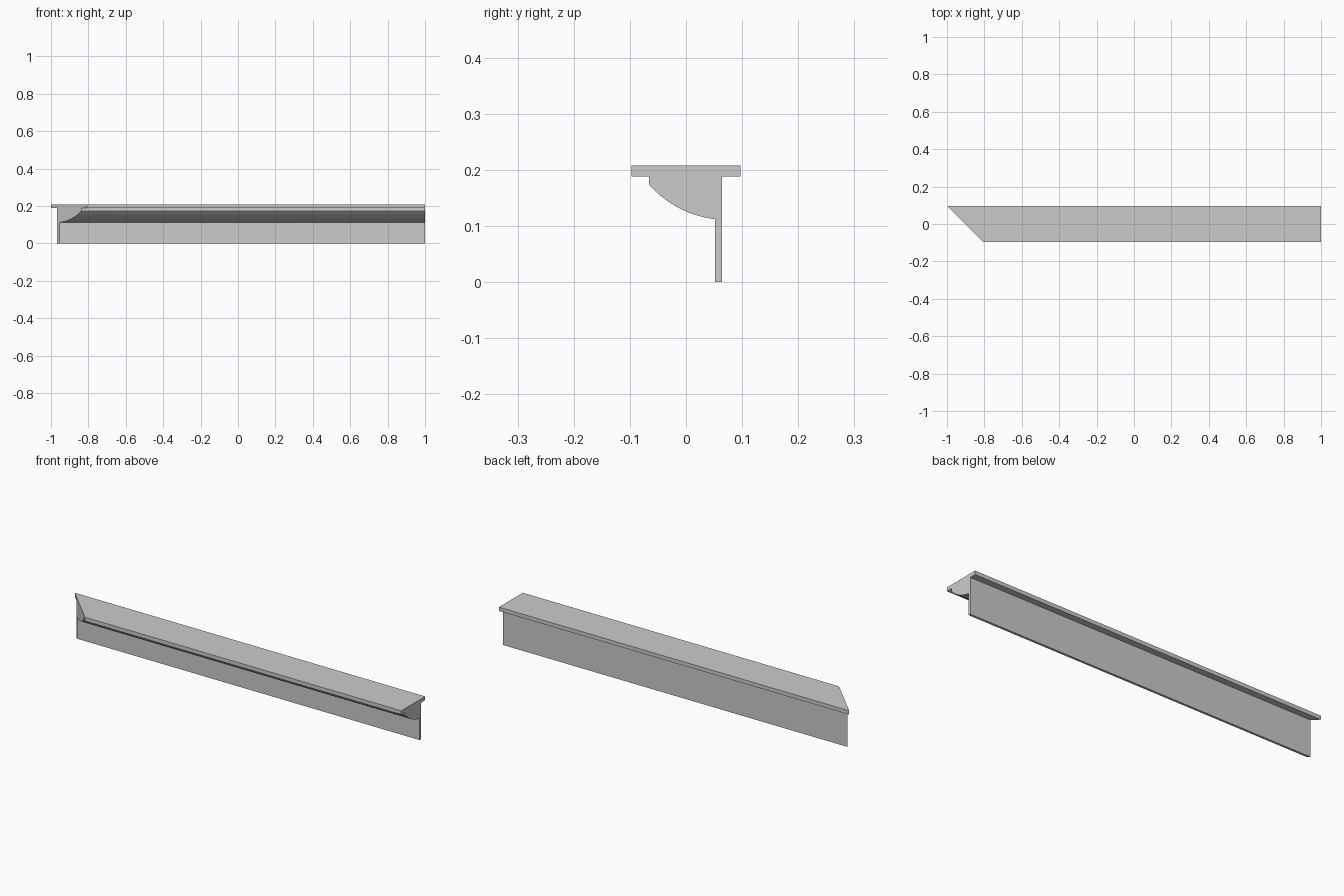
import bpy
import bmesh
from mathutils import Vector
from mathutils.geometry import interpolate_bezier

if "Cube" in bpy.data.objects:
    bpy.data.objects.remove(bpy.data.objects["Cube"], do_unlink=True)

# Plain grey paint
grey = bpy.data.materials.new("light_grey")
grey.use_nodes = True
colour = (0.6, 0.6, 0.6, 1)
grey.diffuse_color = colour
grey.node_tree.nodes["Principled BSDF"].inputs["Base Color"].default_value = colour

HALF_DEPTH = 0.097
TOP, SLAB = 0.208, 0.188
BACK, LEG_FRONT, COVE_FRONT = 0.064, 0.052, -0.066

# Bulging underside between the front lip and the leg
start, end = Vector((COVE_FRONT, 0.174, 0)), Vector((LEG_FRONT, 0.112, 0))
control = Vector((-0.018, 0.121, 0))
curve = interpolate_bezier(start, start.lerp(control, 2 / 3),
                           end.lerp(control, 2 / 3), end, 17)

# Whole cross-section: cap shelf, lip, curve and leg
profile = [(-HALF_DEPTH, TOP), (-HALF_DEPTH, SLAB), (COVE_FRONT, SLAB)]
profile += [(p.x, p.y) for p in curve]
profile += [(LEG_FRONT, 0), (BACK, 0), (BACK, SLAB),
            (HALF_DEPTH, SLAB), (HALF_DEPTH, TOP)]

# Extrude with a square right-hand end and a 45 degree mitred end
bm = bmesh.new()
mitre = [bm.verts.new((-1 + HALF_DEPTH - y, y, z)) for y, z in profile]
square = [bm.verts.new((1, y, z)) for y, z in profile]
bm.faces.new(mitre)
bm.faces.new(square[::-1])
for i in range(len(profile)):
    j = (i + 1) % len(profile)
    bm.faces.new((mitre[i], square[i], square[j], mitre[j]))
bmesh.ops.recalc_face_normals(bm, faces=bm.faces)
mesh = bpy.data.meshes.new("mitred_moulding")
bm.to_mesh(mesh)
bm.free()
mesh.materials.append(grey)

moulding = bpy.data.objects.new("mitred_moulding", mesh)
bpy.context.collection.objects.link(moulding)
bpy.context.view_layer.objects.active = moulding
moulding.select_set(True)
bpy.ops.object.shade_smooth_by_angle()
